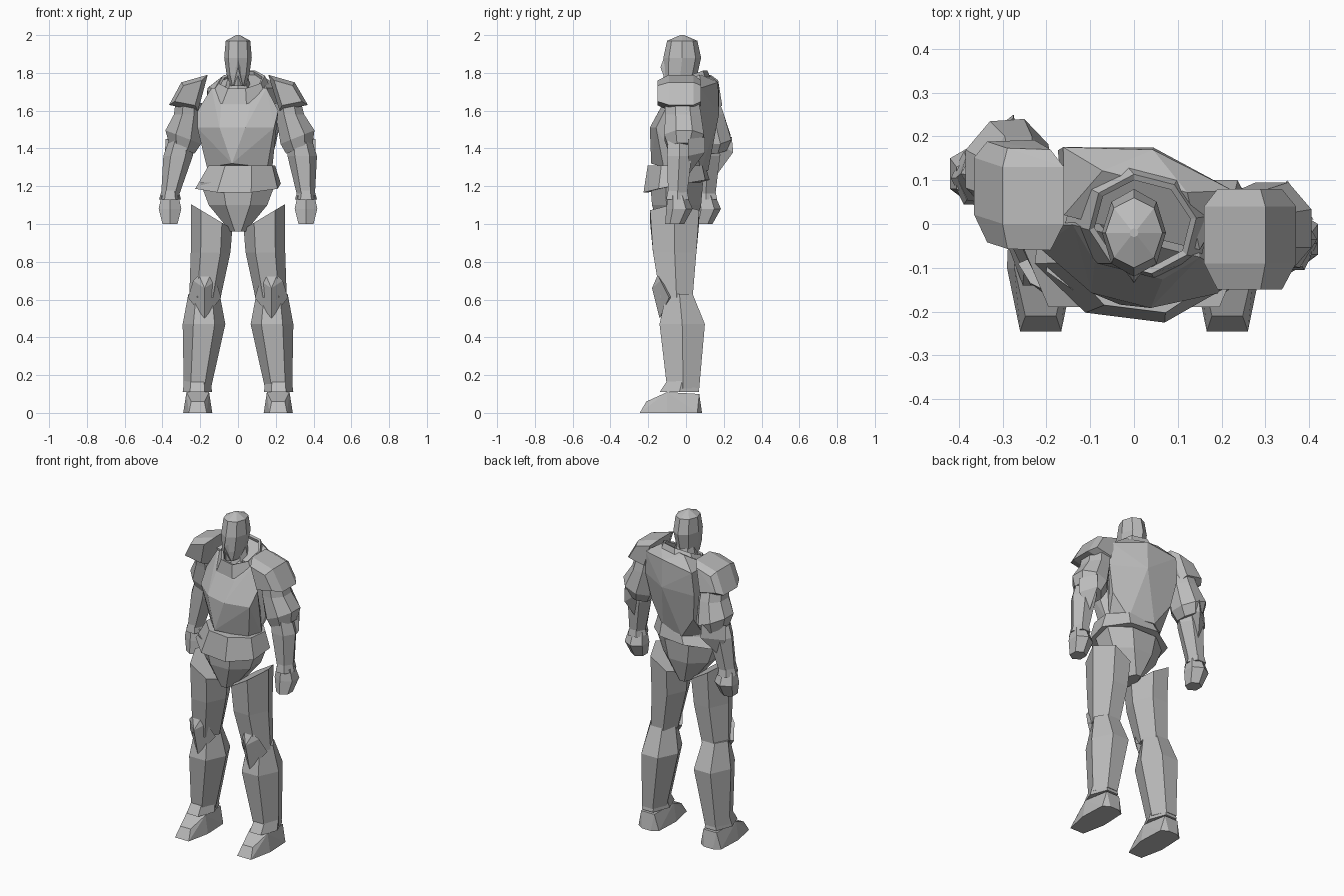
import bpy
import bmesh
from math import pi
from mathutils import Matrix, Vector

cube = bpy.data.objects.get("Cube")
if cube:
    bpy.data.objects.remove(cube)

grey = (.5, .5, .5, 1)
steel = bpy.data.materials.new("grey_steel")
steel.use_nodes = True
steel.diffuse_color = grey
steel.node_tree.nodes["Principled BSDF"].inputs["Base Color"].default_value = grey


def unmoved(point):
    return point


def mirrored(point):
    return Vector((-point.x, point.y, point.z))


def swung_back(point):
    # The right arm is carried further back, with its elbow tucked in
    bend = min(1, max(0, (1.75 - point.z) * 3))
    tuck = max(0, 1 - abs(point.z - 1.42) * 4)
    return mirrored(point) + Vector((.03 * tuck, .09 + .06 * bend, 0))


def finish(name, bm):
    bmesh.ops.recalc_face_normals(bm, faces=bm.faces)
    mesh = bpy.data.meshes.new(name)
    bm.to_mesh(mesh)
    bm.free()
    mesh.materials.append(steel)
    part = bpy.data.objects.new(name, mesh)
    bpy.context.collection.objects.link(part)
    return part


def ring(z, wide, deep, x=0, y=0, slope=0, lean=0):
    """Cross-section: half width and depth, tilted along x by slope and along y by lean."""
    return Matrix(((wide, 0, 0, x), (0, deep, 0, y), (slope * wide, lean * deep, 1, z), (0, 0, 0, 1)))


def loft(name, rings, sides=8, flat_front=False, yaw=0, place=unmoved, caps=True):
    """Skin a stack of polygon cross-sections that fill their width and depth."""
    bm = bmesh.new()
    turn = Matrix.Rotation(yaw, 3, "Z")
    spokes = [Matrix.Rotation(2 * pi * (i + flat_front / 2) / sides, 3, "Z") @ Vector((1, 0, 0))
              for i in range(sides)]
    reach_x = max(spoke.x for spoke in spokes)
    reach_y = max(spoke.y for spoke in spokes)
    spokes = [Vector((spoke.x / reach_x, spoke.y / reach_y, 0)) for spoke in spokes]
    loops = [[bm.verts.new(place(section.translation + turn @ (section.to_3x3() @ spoke))) for spoke in spokes]
             for section in rings]
    for upper, lower in zip(loops, loops[1:]):
        for i in range(sides):
            bm.faces.new((upper[i - 1], upper[i], lower[i], lower[i - 1]))
    if caps:
        bm.faces.new(loops[0])
        bm.faces.new(loops[-1])
    return finish(name, bm)


def hull(name, points, place=unmoved):
    """Faceted convex plate around a few points."""
    bm = bmesh.new()
    for point in points:
        bm.verts.new(place(Vector(point)))
    bmesh.ops.convex_hull(bm, input=bm.verts[:])
    loose = [vert for vert in bm.verts if not vert.link_faces]
    bmesh.ops.delete(bm, geom=loose, context="VERTS")
    bmesh.ops.dissolve_limit(bm, angle_limit=.03, verts=bm.verts[:], edges=bm.edges[:])
    return finish(name, bm)


def both_sides(points, middle, yaw=0):
    """Mirror points given as half width, y and z about a middle line."""
    turn = Matrix.Rotation(yaw, 3, "Z")
    return [turn @ Vector((side * half, y, z)) + Vector((middle, 0, 0))
            for half, y, z in points for side in (-1, 1)]


twist = -.25

# Head
loft("helmet", [
    ring(z=2, wide=.01, deep=.01, y=-.02),
    ring(z=1.97, wide=.065, deep=.08, y=-.02),
    ring(z=1.88, wide=.073, deep=.1, y=-.02),
    ring(z=1.79, wide=.06, deep=.09, y=-.03),
    ring(z=1.73, wide=.04, deep=.075, y=-.04),
])
hull("face_guard", both_sides([(0, -.11, 1.9), (0, -.135, 1.83), (.035, -.07, 1.84), (.025, -.1, 1.73)], middle=0))
loft("neck", [ring(z=1.8, wide=.05, deep=.05), ring(z=1.66, wide=.08, deep=.08)])

# Torso, twisted toward its own right
hull("breastplate", both_sides([
    (.15, -.04, 1.72), (.08, -.11, 1.63), (.22, -.06, 1.6),      # upper chest
    (.07, -.18, 1.51), (.21, -.11, 1.51), (0, -.19, 1.32),       # front panel
    (.165, -.08, 1.3), (.165, .02, 1.28), (.08, .1, 1.28),       # waist
], middle=.015, yaw=twist))
hull("back_plate", both_sides([
    (.1, .1, 1.79), (.2, .13, 1.72), (0, .175, 1.75), (.16, -.02, 1.72),
    (0, .18, 1.58), (.21, .12, 1.58), (.18, .1, 1.42), (.16, 0, 1.28), (.08, .1, 1.28),
], middle=0, yaw=twist))
collar = loft("collar", [
    ring(z=1.765, wide=.115, deep=.105, x=.02, lean=.45),
    ring(z=1.69, wide=.16, deep=.12, x=.01, y=.01, lean=.45),
], flat_front=True, yaw=twist, caps=False)
collar.modifiers.new("thickness", "SOLIDIFY").thickness = .015
loft("waist_skirt", [
    ring(z=1.31, wide=.17, deep=.145, x=.02, y=-.05),
    ring(z=1.2, wide=.22, deep=.165, y=-.05, lean=.2),
], flat_front=True, yaw=twist / 2)
loft("pelvis", [
    ring(z=1.22, wide=.2, deep=.14, y=-.05),
    ring(z=1.1, wide=.155, deep=.13, y=-.05),
    ring(z=.96, wide=.04, deep=.09, y=-.05),
], flat_front=True)

# Arms
for side, place, spike in (("left", unmoved, .35), ("right", swung_back, .3)):
    # Shoulder guard: one profile swept front to back, shrinking at both ends
    profile = [Vector((.16, 0, 1.79)), Vector((.3, 0, 1.75)), Vector((.37, 0, 1.63)), Vector((.22, 0, 1.6))]
    middle = sum(profile, Vector()) / len(profile)
    hull(side + "_shoulder_guard", [
        middle.lerp(corner, scale) + Vector((0, y, 0))
        for y, scale in ((-.15, .7), (-.09, 1), (.04, 1), (.08, .7))
        for corner in profile
    ], place)
    loft(side + "_upper_arm", [
        ring(z=1.64, wide=.07, deep=.09, x=.265, y=-.02),
        ring(z=1.58, wide=.075, deep=.095, x=.275, y=-.015),
        ring(z=1.46, wide=.09, deep=.105, x=.315, y=-.01, slope=.4),
        ring(z=1.4, wide=.07, deep=.08, x=.325, y=-.015, slope=.4),
    ], flat_front=True, place=place)
    loft(side + "_forearm", [
        ring(z=1.45, wide=.065, deep=.06, x=.325, y=-.035),
        ring(z=1.36, wide=.078, deep=.065, x=.34, y=-.035),
        ring(z=1.15, wide=.047, deep=.05, x=.36, y=-.045),
    ], sides=6, place=place)
    hull(side + "_elbow_guard", [
        (spike, .1, 1.46), (spike, .1, 1.38), (.29, .02, 1.43), (.41, .01, 1.45), (.41, .01, 1.36), (.34, .02, 1.27),
    ], place)
    loft(side + "_wrist_cuff", [
        ring(z=1.18, wide=.045, deep=.05, x=.36, y=-.045),
        ring(z=1.13, wide=.058, deep=.06, x=.36, y=-.045),
    ], sides=6, place=place)
    loft(side + "_fist", [
        ring(z=1.15, wide=.045, deep=.05, x=.36, y=-.045),
        ring(z=1.08, wide=.06, deep=.07, x=.36, y=-.035),
        ring(z=1, wide=.04, deep=.05, x=.36, y=-.06),
    ], sides=6, flat_front=True, place=place)

# Legs
for side, place in (("left", unmoved), ("right", mirrored)):
    loft(side + "_thigh", [
        ring(z=1.04, wide=.11, deep=.13, x=.14, y=-.06, slope=.6),
        ring(z=.85, wide=.105, deep=.115, x=.145, y=-.06),
        ring(z=.61, wide=.083, deep=.085, x=.175, y=-.05),
    ], sides=6, place=place)
    hull(side + "_knee_guard", both_sides([
        (.03, -.15, .73), (.06, -.135, .7), (.088, -.09, .61), (0, -.18, .66), (0, -.14, .5), (.02, -.06, .62),
    ], middle=.177), place)
    loft(side + "_shin", [
        ring(z=.63, wide=.083, deep=.07, x=.18, y=-.035),
        ring(z=.47, wide=.113, deep=.12, x=.18, y=-.02),
        ring(z=.13, wide=.072, deep=.085, x=.215, y=-.015),
    ], sides=6, place=place)
    loft(side + "_ankle_cuff", [
        ring(z=.17, wide=.07, deep=.08, x=.215, y=-.02),
        ring(z=.11, wide=.078, deep=.105, x=.215, y=-.035),
    ], sides=6, place=place)
    hull(side + "_boot", both_sides([
        (.047, -.245, 0), (.077, -.1, 0), (.07, .06, 0), (.03, .085, 0),
        (.035, -.21, .06), (.06, -.1, .11), (.045, .07, .1),
    ], middle=.213), place)
